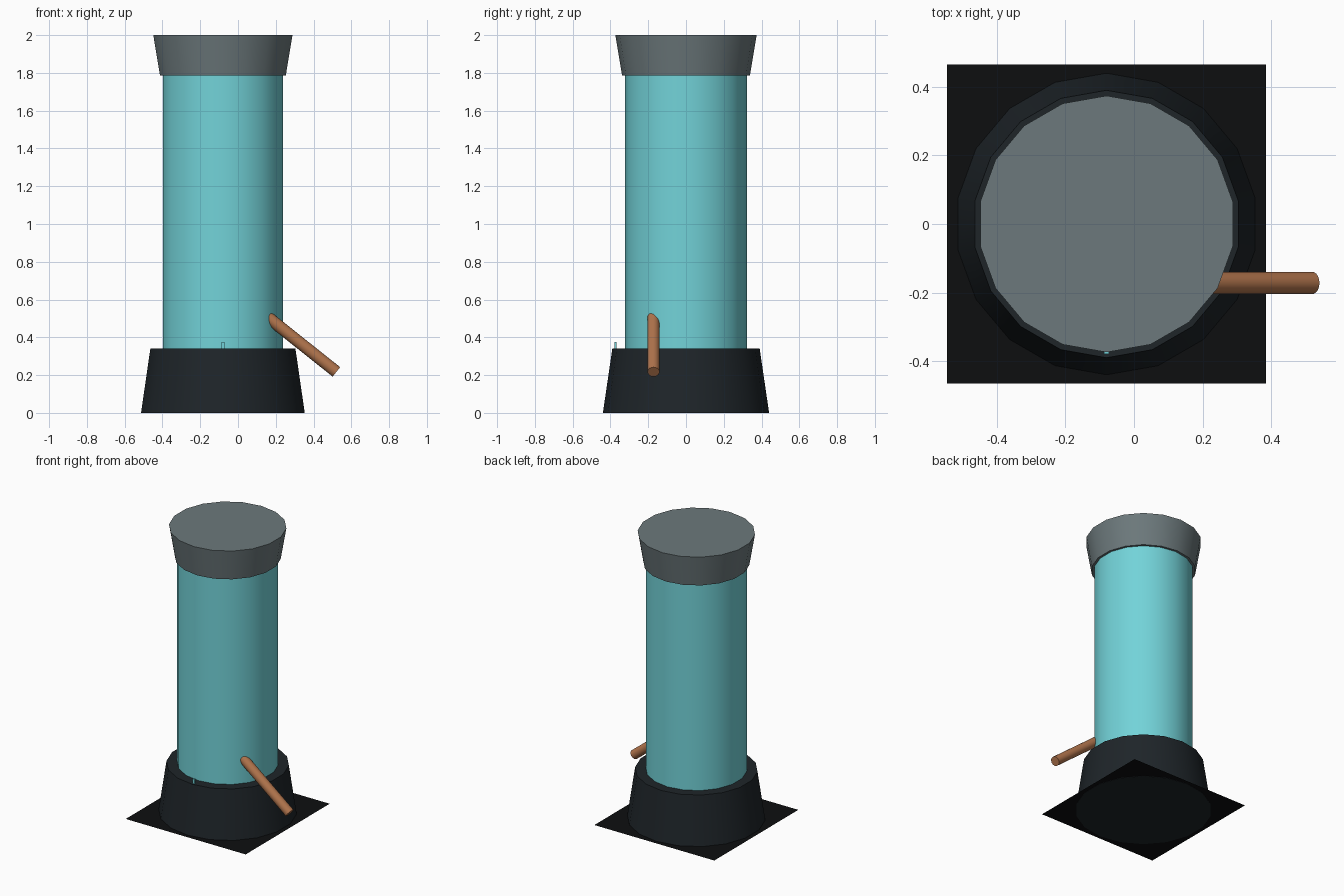
import bpy
import math
from mathutils import Vector

cube = bpy.data.objects.get("Cube")
if cube:
    bpy.data.objects.remove(cube, do_unlink=True)

AXIS_X = -0.08
SIDES = 18


def material(name, rgb):
    mat = bpy.data.materials.new(name)
    mat.use_nodes = True
    colour = (*rgb, 1)
    mat.diffuse_color = colour
    mat.node_tree.nodes["Principled BSDF"].inputs["Base Color"].default_value = colour
    return mat


def finish(name, mat, smooth=True):
    obj = bpy.context.object
    obj.name = name
    obj.data.materials.append(mat)
    if smooth:
        bpy.ops.object.shade_smooth_by_angle(angle=math.radians(30))
    return obj


def frustum(name, mat, r_low, r_high, z_low, z_high):
    """Upright round part on the lamp's axis."""
    bpy.ops.mesh.primitive_cone_add(
        vertices=SIDES, radius1=r_low, radius2=r_high, depth=z_high - z_low,
        location=(AXIS_X, 0, (z_low + z_high) / 2))
    return finish(name, mat)


def rod(name, mat, start, end, radius):
    """Cylinder between two points."""
    start, end = Vector(start), Vector(end)
    span = end - start
    bpy.ops.mesh.primitive_cylinder_add(
        vertices=SIDES, radius=radius, depth=span.length,
        location=(start + end) / 2,
        rotation=span.to_track_quat('Z', 'Y').to_euler())
    return finish(name, mat)


black = material("black", (0.004, 0.0045, 0.005))
charcoal = material("charcoal", (0.013, 0.018, 0.022))
grey = material("grey", (0.15, 0.19, 0.2))
cyan = material("cyan", (0.17, 0.65, 0.69))
copper = material("copper", (0.45, 0.18, 0.075))

# Square floor sheet, a hair above the underside of the base
bpy.ops.mesh.primitive_plane_add(size=0.93, location=(AXIS_X, 0, 0.002))
finish("floor_sheet", black, smooth=False)

# Tapered foot, column and flared cap
frustum("base", charcoal, 0.44, 0.39, 0, 0.34)
frustum("column", cyan, 0.322, 0.322, 0.3, 1.8)
frustum("cap", grey, 0.338, 0.374, 1.785, 2)

# Sloping side handle
rod("handle", copper, (0.05, -0.172, 0.592), (0.521, -0.172, 0.217), 0.032)

# Small peg on the front rim of the base
bpy.ops.mesh.primitive_cube_add(size=1, location=(AXIS_X, -0.374, 0.345))
bpy.context.object.scale = (0.015, 0.011, 0.06)
finish("peg", cyan, smooth=False)
